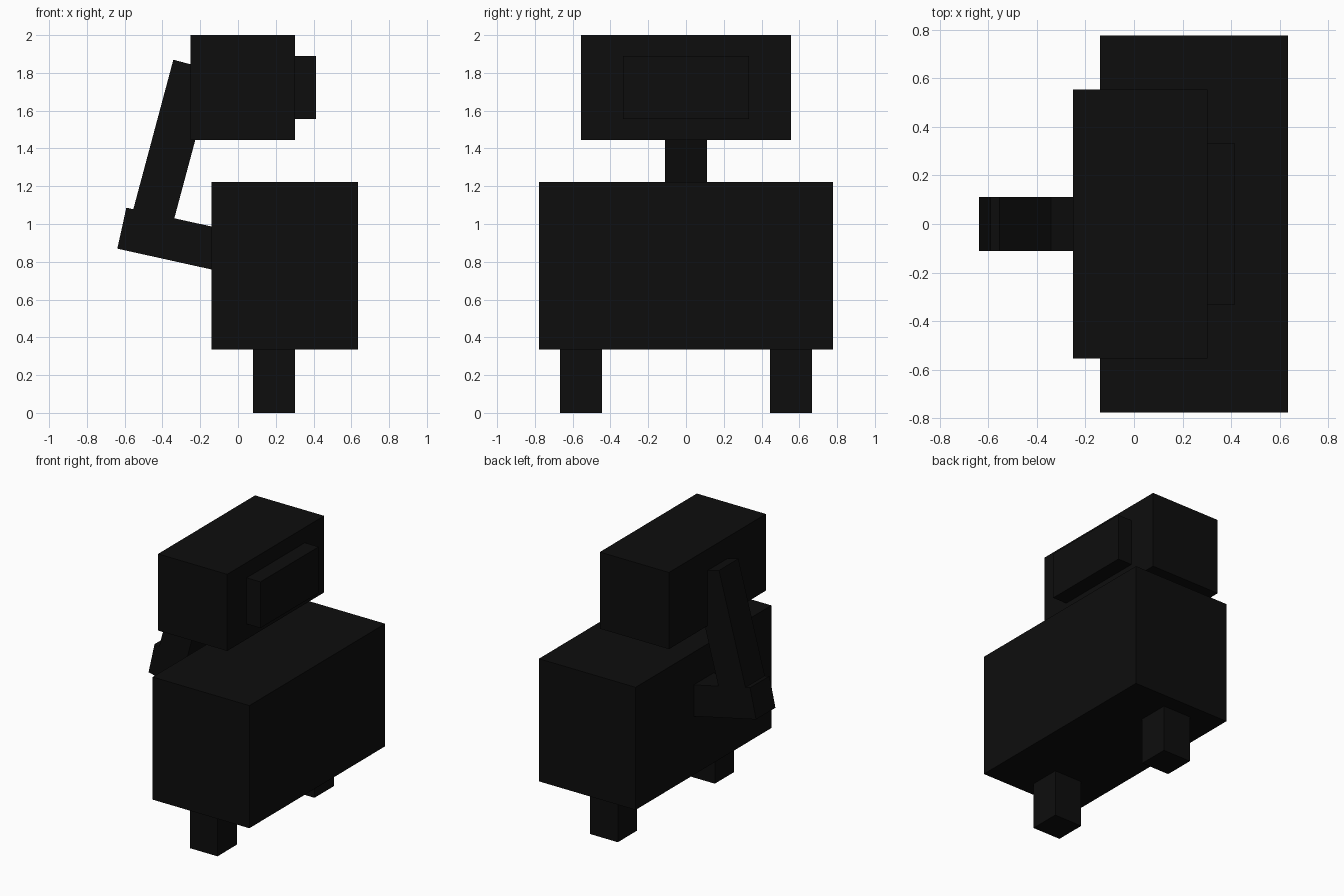
import bpy
import math
from mathutils import Vector

if "Cube" in bpy.data.objects:
    bpy.data.objects.remove(bpy.data.objects["Cube"])

black = bpy.data.materials.new("near_black")
black.diffuse_color = (0.004, 0.004, 0.004, 1)
black.use_nodes = True
black.node_tree.nodes["Principled BSDF"].inputs["Base Color"].default_value = black.diffuse_color


def box(name, lo, hi):
    """Axis-aligned box between two corners."""
    lo, hi = Vector(lo), Vector(hi)
    bpy.ops.mesh.primitive_cube_add(size=1, location=(lo + hi) / 2)
    ob = bpy.context.object
    ob.name = name
    ob.scale = hi - lo
    ob.data.materials.append(black)
    return ob


def beam(name, start, end, width):
    """Square beam in the xz plane between the centres of its two ends."""
    start, end = Vector(start), Vector(end)
    axis = end - start
    half = Vector((axis.length, width, width)) / 2
    ob = box(name, -half, half)
    ob.location = (start + end) / 2
    ob.rotation_euler.y = -math.atan2(axis.z, axis.x)
    return ob


# Body and head blocks
box("body", (-0.14, -0.777, 0.335), (0.635, 0.777, 1.223))
box("head", (-0.252, -0.555, 1.445), (0.302, 0.555, 2.0))
box("snout", (0.302, -0.333, 1.556), (0.413, 0.333, 1.89))

# Two legs, one on each side
for side, y in (("left", 0.555), ("right", -0.555)):
    box(side + "_leg", (0.08, y - 0.111, 0), (0.302, y + 0.111, 0.335))

# Bent neck behind the body
beam("lower_neck", (-0.615, 0, 0.978), (0.036, 0, 0.834), 0.222)
beam("upper_neck", (-0.235, 0, 1.841), (-0.465, 0, 0.982), 0.222)
